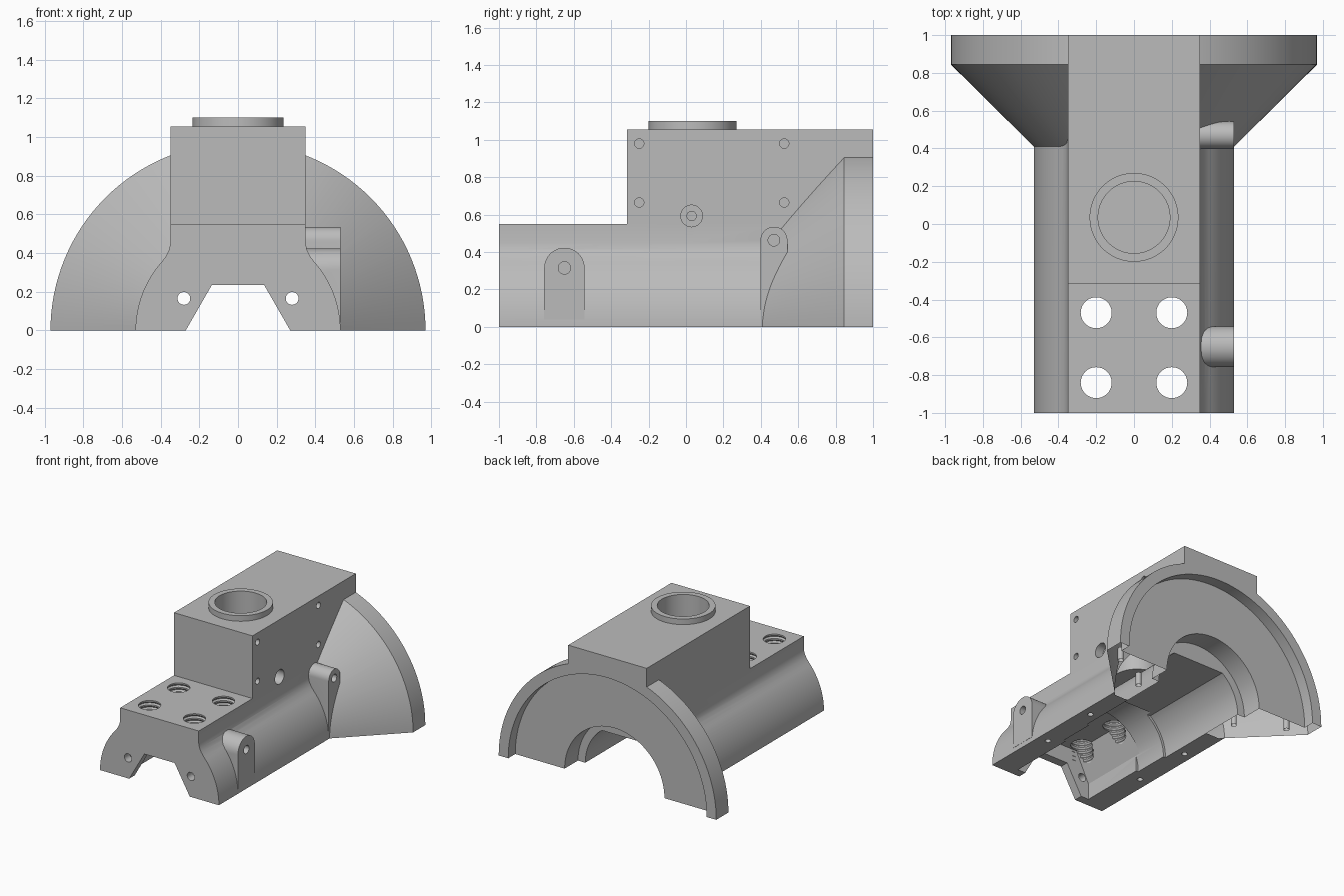
import bpy, bmesh, math
from mathutils import Matrix, Vector

if "Cube" in bpy.data.objects:
    bpy.data.objects.remove(bpy.data.objects["Cube"])

grey = bpy.data.materials.new("machined grey")
grey.use_nodes = True
grey.diffuse_color = (0.5, 0.5, 0.5, 1)
grey.node_tree.nodes["Principled BSDF"].inputs["Base Color"].default_value = (0.5, 0.5, 0.5, 1)


def finish(name, bm):
    bmesh.ops.remove_doubles(bm, verts=bm.verts, dist=1e-5)
    bmesh.ops.recalc_face_normals(bm, faces=bm.faces)
    mesh = bpy.data.meshes.new(name)
    bm.to_mesh(mesh)
    bm.free()
    mesh.materials.append(grey)
    obj = bpy.data.objects.new(name, mesh)
    bpy.context.collection.objects.link(obj)
    return obj


def prism(name, pts, a, b, axis="Y"):
    """Extrude a profile along y (points x, z) or along x (points y, z)."""
    bm = bmesh.new()
    place = (lambda u, v: (u, a, v)) if axis == "Y" else (lambda u, v: (a, u, v))
    face = bm.faces.new([bm.verts.new(place(u, v)) for u, v in pts])
    out = bmesh.ops.extrude_face_region(bm, geom=[face])
    shift = Vector((0, b - a, 0)) if axis == "Y" else Vector((b - a, 0, 0))
    bmesh.ops.translate(bm, vec=shift, verts=[g for g in out["geom"] if isinstance(g, bmesh.types.BMVert)])
    return finish(name, bm)


def box(name, x0, x1, y0, y1, z0, z1):
    return prism(name, [(x0, z0), (x1, z0), (x1, z1), (x0, z1)], y0, y1)


def lathe(name, pts, centre=(0, 0, 0), axis="Y", segs=96):
    """Revolve (radius, distance) points around an axis through centre."""
    bm = bmesh.new()
    rings = []
    for r, d in pts:
        ring = []
        for i in range(segs):
            t = 2 * math.pi * i / segs
            c, s = r * math.cos(t), r * math.sin(t)
            p = {"X": (d, c, s), "Y": (c, d, s), "Z": (c, s, d)}[axis]
            ring.append(bm.verts.new(Vector(p) + Vector(centre)))
        rings.append(ring)
    for lo, hi in zip(rings, rings[1:]):
        for i in range(segs):
            j = (i + 1) % segs
            bm.faces.new((lo[i], lo[j], hi[j], hi[i]))
    bm.faces.new(rings[0])
    bm.faces.new(rings[-1])
    return finish(name, bm)


def drill(r, a, b, centre, axis):
    return lathe("drill", [(r, a), (r, b)], centre, axis, 32)


def combine(target, tool, operation):
    mod = target.modifiers.new("combine", "BOOLEAN")
    mod.operation, mod.solver, mod.object = operation, "EXACT", tool
    bpy.context.view_layer.update()
    graph = bpy.context.evaluated_depsgraph_get()
    mesh = bpy.data.meshes.new_from_object(target.evaluated_get(graph))
    target.modifiers.clear()
    target.data = mesh
    bpy.data.objects.remove(tool)


def arc(r, start, end, steps):
    return [(r * math.cos(math.radians(start + (end - start) * i / steps)),
             r * math.sin(math.radians(start + (end - start) * i / steps))) for i in range(steps + 1)]


def mirrored(half):
    return half + [(-x, z) for x, z in reversed(half)]


# Barrel with blended shoulders
shoulder = arc(0.53, 0, 42, 16) + [(0.372, 0.385), (0.357, 0.415), (0.35, 0.45), (0.35, 0.55)]
housing = prism("housing", mirrored(shoulder), -1, 0.95)

# Upper block, flared rear flange and round boss
solids = [
    box("block", -0.35, 0.35, -0.315, 1, 0.25, 1.055),
    lathe("flange", [(0.5, 0.38), (0.97, 0.845), (0.97, 1)], segs=128),
    lathe("boss", [(0.235, 0.9), (0.235, 1.1)], (0, 0.035, 0), "Z"),
]

# Side lugs with round tops
for y, z, r in ((-0.65, 0.315, 0.108), (0.47, 0.463, 0.072)):
    top = [(y + u, z + v) for u, v in arc(r, 0, 180, 20)]
    solids.append(prism("lug", [(y - r, 0.04), (y + r, 0.04)] + top, 0.3, 0.53, "X"))
for solid in solids:
    combine(housing, solid, "UNION")

# Rear recess, stepped bore and flat-roofed channel
channel = [(x, min(z, 0.3)) for x, z in arc(0.38, 0, 180, 48)]
cutters = [
    lathe("recess", [(0.885, 0.91), (0.885, 1.1)], segs=128),
    lathe("bore", [(0.445, 0.74), (0.445, 1.05)]),
    prism("channel", [(-0.38, -0.1), (0.38, -0.1)] + channel, -0.09, 0.8),
    lathe("mid_bore", [(0.36, -0.38), (0.36, -0.05)]),
    prism("front_chamber", mirrored([(0.34, -0.1), (0.34, 0.13), (0.225, 0.37)]), -0.93, -0.34),
    prism("front_notch", mirrored([(0.327, -0.1), (0.27, 0), (0.135, 0.235)]), -1.1, -0.9),
    lathe("boss_socket", [(0.19, 0.45), (0.19, 1.2)], (0, 0.035, 0), "Z"),
]

# Threaded holes in the front deck
thread = [(0.082, 0.2)]
for i in range(8):
    z = 0.27 + i * 0.035
    thread += [(0.082, z), (0.092, z + 0.012), (0.082, z + 0.024)]
thread.append((0.082, 0.62))
for x in (-0.2, 0.2):
    for y in (-0.84, -0.47):
        cutters.append(lathe("threaded_hole", thread, (x, y, 0), "Z", 40))

# Front holes and underside screw holes
for side in (-1, 1):
    cutters.append(drill(0.033, -1.1, -0.8, (side * 0.28, 0, 0.165), "Y"))
    for x, y in ((0.445, -0.46), (0.455, 0.04), (0.46, 0.6), (0.8, 0.8)):
        cutters.append(drill(0.022, -0.1, 0.1, (side * x, y, 0), "Z"))

# Holes in the left face of the block and in the lugs
for y in (-0.25, 0.525):
    for z in (0.665, 0.98):
        cutters.append(drill(0.025, 0.25, 0.5, (0, y, z), "X"))
cutters += [
    drill(0.058, 0.28, 0.5, (0, 0.03, 0.593), "X"),
    drill(0.025, 0.1, 0.5, (0, 0.03, 0.593), "X"),
    drill(0.033, 0.42, 0.6, (0, -0.65, 0.315), "X"),
    drill(0.031, 0.42, 0.6, (0, 0.47, 0.463), "X"),
    box("base_trim", -1.5, 1.5, -1.5, 1.5, -1.5, 0),
]
for cutter in cutters:
    combine(housing, cutter, "DIFFERENCE")

# Smooth curved faces, keep machined edges sharp
bpy.ops.object.select_all(action="DESELECT")
housing.select_set(True)
bpy.context.view_layer.objects.active = housing
bpy.ops.object.shade_smooth_by_angle(angle=math.radians(25))
